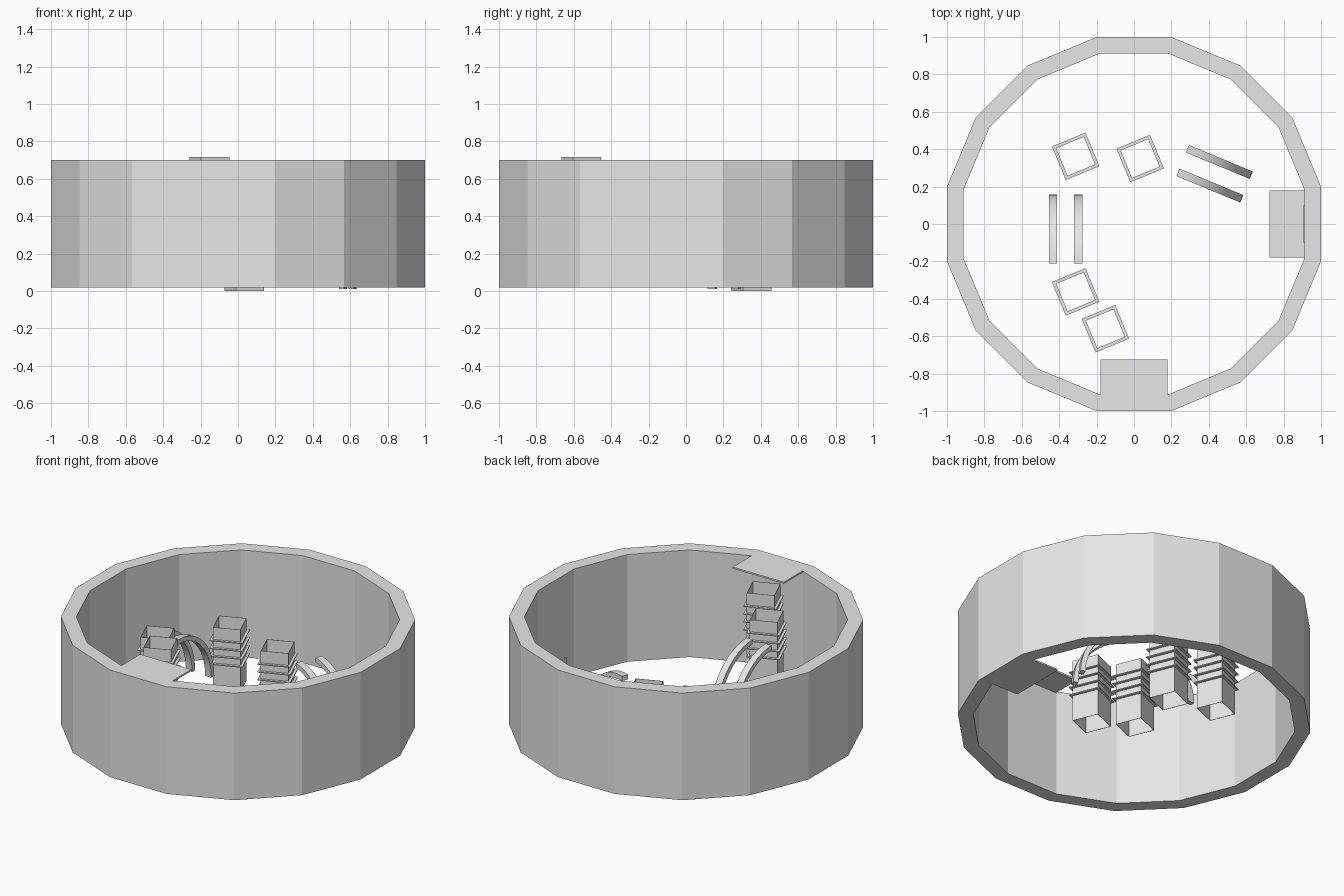
import bpy, bmesh, math
from mathutils import Matrix, Vector

if "Cube" in bpy.data.objects:
    bpy.data.objects.remove(bpy.data.objects["Cube"])

grey = bpy.data.materials.new("light_grey")
grey.diffuse_color = (0.8, 0.8, 0.8, 1)
grey.use_nodes = True
grey.node_tree.nodes["Principled BSDF"].inputs["Base Color"].default_value = grey.diffuse_color
TILT = math.radians(22.5)


def make(name, bm, loc=(0, 0, 0), turn=0.0):
    bmesh.ops.recalc_face_normals(bm, faces=bm.faces)
    me = bpy.data.meshes.new(name)
    bm.to_mesh(me)
    bm.free()
    ob = bpy.data.objects.new(name, me)
    bpy.context.collection.objects.link(ob)
    ob.location = loc
    ob.rotation_euler.z = turn
    me.materials.append(grey)
    return ob


def box(name, lo, hi):
    bm = bmesh.new()
    size = [b - a for a, b in zip(lo, hi)]
    mid = [(a + b) / 2 for a, b in zip(lo, hi)]
    bmesh.ops.create_cube(bm, size=1, matrix=Matrix.Translation(mid) @ Matrix.Diagonal((*size, 1)))
    return make(name, bm)


def frame(bm, sides, r_out, r_in, z0, z1, start):
    """Closed polygonal ring; radii are measured to the corners."""
    rings = []
    for r, z in ((r_out, z0), (r_out, z1), (r_in, z1), (r_in, z0)):
        rings.append([bm.verts.new((r * math.cos(start + i * math.tau / sides),
                                    r * math.sin(start + i * math.tau / sides), z))
                      for i in range(sides)])
    for k in range(4):
        a, b = rings[k], rings[(k + 1) % 4]
        for i in range(sides):
            j = (i + 1) % sides
            bm.faces.new((a[i], a[j], b[j], b[i]))


# Outer wall: sixteen-sided ring
bm = bmesh.new()
k = 1 / math.cos(math.pi / 16)
frame(bm, 16, k, 0.912 * k, 0.02, 0.70, math.pi / 16)
make("round_wall", bm)

# Landings and the small door plate on the wall
box("upper_landing", (-0.18, -0.92, 0.69), (0.18, -0.725, 0.70))
box("lower_landing", (0.725, -0.18, 0.02), (0.92, 0.18, 0.03))
box("door", (0.905, -0.1, 0.02), (0.914, 0.1, 0.17))


# Hollow square columns with four collars each
def column(name, x, y, z):
    h = 0.397
    bm = bmesh.new()
    r = 0.163 / math.sqrt(2)
    frame(bm, 4, r, r - 0.003, 0, h, math.pi / 4)
    make(name, bm, (x, y, z), TILT)
    bm = bmesh.new()
    for drop in (0.08, 0.13, 0.18, 0.23):
        frame(bm, 4, 0.194 / math.sqrt(2), r - 0.001, h - drop - 0.003, h - drop + 0.003, math.pi / 4)
    make(name + "_collars", bm, (x, y, z), TILT)


for i, (x, y, z) in enumerate(((0.033, 0.35, 0.0), (-0.312, 0.362, 0.053),
                               (-0.312, -0.363, 0.267), (-0.153, -0.56, 0.32))):
    column(f"column_{i + 1}", x, y, z)


# Curved rails: quarter arcs running from a high level end down to a steep foot
def rail(name, top, foot, z):
    top, foot = Vector(top), Vector(foot)
    run = foot - top
    length, n = run.length, 12
    w, t = 0.0215, 0.03
    bm = bmesh.new()
    rows = []
    for i in range(n + 1):
        a = math.pi / 2 * i / n
        s, c = math.sin(a), math.cos(a)
        rows.append([bm.verts.new((r * s, side, r * c))
                     for r, side in ((length, -w), (length, w), (length - t, w), (length - t, -w))])
    for p, q in zip(rows, rows[1:]):
        for j in range(4):
            bm.faces.new((p[j], p[(j + 1) % 4], q[(j + 1) % 4], q[j]))
    bm.faces.new(rows[0])
    bm.faces.new(rows[-1])
    ob = make(name, bm, (top.x, top.y, z), math.atan2(run.y, run.x))
    bpy.context.view_layer.objects.active = ob
    ob.select_set(True)
    bpy.ops.object.shade_smooth_by_angle()
    ob.select_set(False)


rail("left_rail_outer", (-0.433, -0.212), (-0.433, 0.157), 0.20)
rail("left_rail_inner", (-0.298, -0.212), (-0.298, 0.157), 0.20)
rail("right_rail_outer", (0.286, 0.402), (0.627, 0.261), 0.01)
rail("right_rail_inner", (0.235, 0.276), (0.576, 0.135), 0.01)
